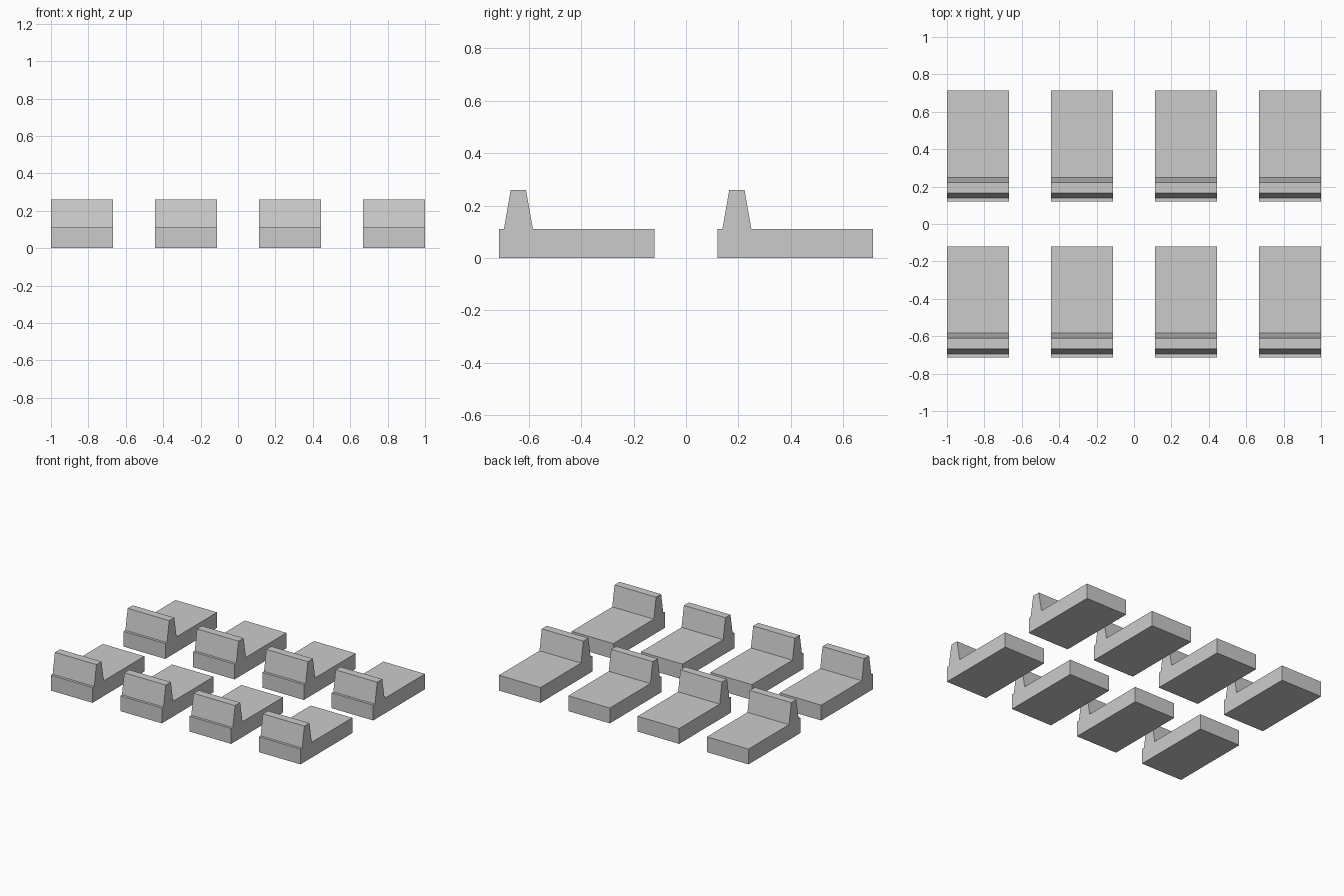
import bpy
import bmesh

cube = bpy.data.objects.get("Cube")
if cube:
    bpy.data.objects.remove(cube, do_unlink=True)

# One plain grey for everything
GREY = (0.6, 0.6, 0.6, 1.0)
grey = bpy.data.materials.new("light grey")
grey.use_nodes = True
grey.diffuse_color = GREY
grey.node_tree.nodes["Principled BSDF"].inputs["Base Color"].default_value = GREY

WIDTH, LENGTH = 0.333, 0.593
SEAT_TOP, BACK_TOP = 0.111, 0.26
COLUMN_STEP, ROW_STEP = 0.5557, 0.833

# Side outline (y, z): seat slab with a tapered backrest near the front edge
front, rear = -LENGTH / 2, LENGTH / 2
PROFILE = [
    (front, 0), (rear, 0), (rear, SEAT_TOP),
    (front + 0.129, SEAT_TOP), (front + 0.103, BACK_TOP),
    (front + 0.045, BACK_TOP), (front + 0.019, SEAT_TOP),
    (front, SEAT_TOP),
]


def make_seat_mesh():
    """Sweep the side outline across the seat's width."""
    bm = bmesh.new()
    side = bm.faces.new([bm.verts.new((-WIDTH / 2, y, z)) for y, z in PROFILE])
    swept = bmesh.ops.extrude_face_region(bm, geom=[side], use_keep_orig=True)
    moved = [v for v in swept["geom"] if isinstance(v, bmesh.types.BMVert)]
    bmesh.ops.translate(bm, verts=moved, vec=(WIDTH, 0, 0))
    bmesh.ops.recalc_face_normals(bm, faces=bm.faces)
    mesh = bpy.data.meshes.new("seat")
    bm.to_mesh(mesh)
    bm.free()
    mesh.materials.append(grey)
    return mesh


# Two rows of four seats sharing one mesh
seat_mesh = make_seat_mesh()
for row, row_name in enumerate(("front", "rear")):
    for column in range(4):
        seat = bpy.data.objects.new(f"{row_name}_seat_{column + 1}", seat_mesh)
        seat.location = ((column - 1.5) * COLUMN_STEP, (row - 0.5) * ROW_STEP, 0)
        bpy.context.collection.objects.link(seat)
